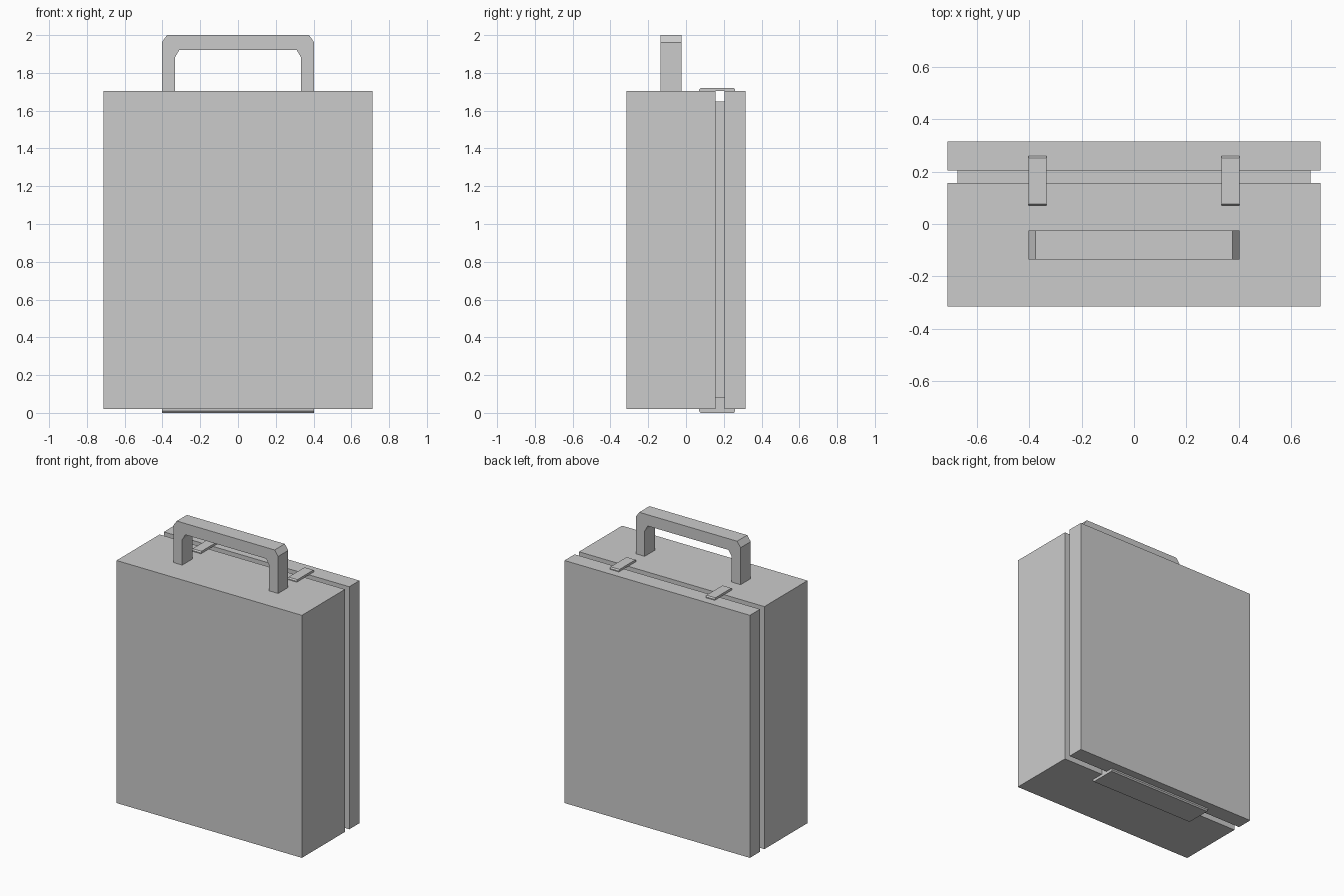
import bpy, bmesh

if "Cube" in bpy.data.objects:
    bpy.data.objects.remove(bpy.data.objects["Cube"])


def finish(name, bm):
    bmesh.ops.recalc_face_normals(bm, faces=bm.faces)
    mesh = bpy.data.meshes.new(name)
    bm.to_mesh(mesh)
    bm.free()
    obj = bpy.data.objects.new(name, mesh)
    bpy.context.collection.objects.link(obj)
    return obj


def loft(name, loops):
    """Bridge matching loops of points and cap both ends."""
    bm = bmesh.new()
    rings = [[bm.verts.new(p) for p in loop] for loop in loops]
    for a, b in zip(rings, rings[1:]):
        for i in range(len(a)):
            j = (i + 1) % len(a)
            bm.faces.new((a[i], a[j], b[j], b[i]))
    bm.faces.new(rings[0])
    bm.faces.new(rings[-1])
    return finish(name, bm)


def rect(y, half_x, z0, z1):
    return [(-half_x, y, z0), (half_x, y, z0), (half_x, y, z1), (-half_x, y, z1)]


def prism_x(name, profile, x0, x1):
    """Extrude a (y, z) profile along x."""
    return loft(name, [[(x, y, z) for y, z in profile] for x in (x0, x1)])


BODY = (0.7125, 0.02, 1.705)   # half width, bottom, top
RIM = (0.675, 0.08, 1.648)
Y_SEAM, Y_LID = 0.157, 0.204

# Deep case half with its recessed rim, and the shallow lid behind it
loft("case_base", [rect(-0.316, *BODY), rect(Y_SEAM, *BODY),
                   rect(Y_SEAM, *RIM), rect(Y_LID, *RIM)])
loft("case_lid", [rect(Y_LID, *BODY), rect(0.316, *BODY)])

# Handle: half outline mirrored into a chamfered arch
half = [(0.403, 1.705), (0.403, 1.962), (0.376, 2.0)]
inner = [(0.31, 1.922), (0.334, 1.882), (0.334, 1.705)]
outline = (half + [(-x, z) for x, z in reversed(half)]
           + [(-x, z) for x, z in reversed(inner)] + inner)
loft("handle", [[(x, y, z) for x, z in outline] for y in (-0.135, -0.024)])

# Two latches bridging the seam on top
latch = [(0.07, 1.705), (0.26, 1.705), (0.26, 1.711), (0.253, 1.72),
         (0.077, 1.72), (0.07, 1.711)]
for side, x0 in (("left", -0.403), ("right", 0.334)):
    prism_x("latch_" + side, latch, x0, x0 + 0.069)

# Hinge under the case: flat plate with a rib filling the seam
hinge = [(0.07, 0.02), (0.07, 0.009), (0.077, 0.0), (0.253, 0.0),
         (0.26, 0.009), (0.26, 0.02), (Y_LID, 0.02), (Y_LID, 0.08),
         (Y_SEAM, 0.08), (Y_SEAM, 0.02)]
prism_x("hinge", hinge, -0.403, 0.403)
